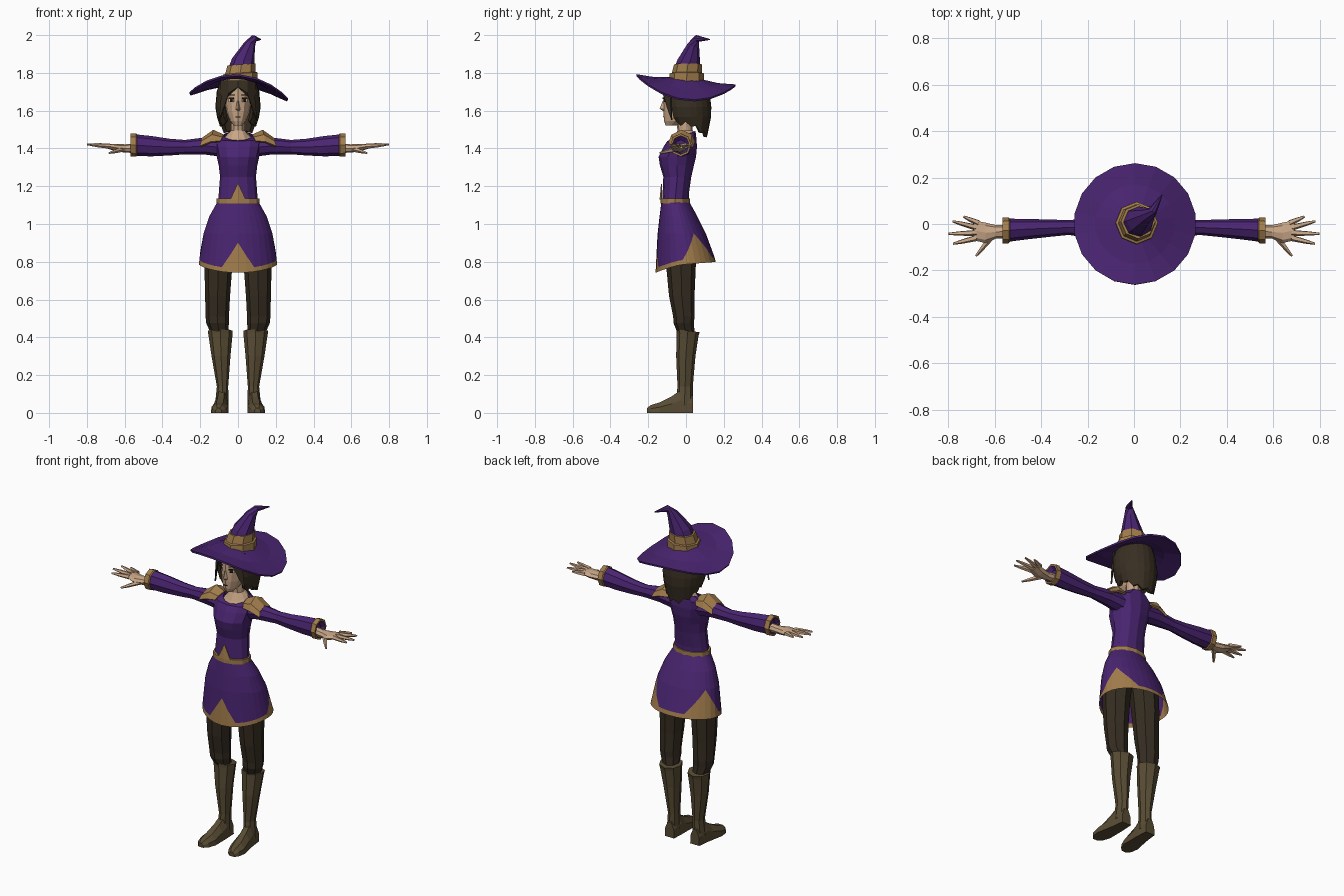
import bpy, bmesh, math
from mathutils import Vector

def mat(name, col):
    m = bpy.data.materials.new(name)
    m.diffuse_color = (*col, 1)
    return m

PURPLE = mat("purple cloth", (0.068, 0.018, 0.165))
GOLD = mat("gold trim", (0.36, 0.205, 0.072))
SKIN = mat("skin", (0.58, 0.38, 0.24))
HAIR = mat("dark hair", (0.040, 0.028, 0.016))
LEGGING = mat("dark leggings", (0.036, 0.026, 0.015))
BOOT = mat("boot leather", (0.098, 0.072, 0.034))
DARK = mat("eye dark", (0.015, 0.009, 0.006))
WHITE = mat("eye white", (0.6, 0.55, 0.48))

def ring(n, c, u, v):
    """Ellipse of n points around c, starting along v."""
    c, u, v = Vector(c), Vector(u), Vector(v)
    return [c + u * math.sin(2 * math.pi * i / n) + v * math.cos(2 * math.pi * i / n) for i in range(n)]

def loft(name, rows, mats, bands=None, closed=True, caps=(True, True), mirror=False, thick=0):
    """Skin rows of points; bands gives the material index of each strip."""
    bm = bmesh.new()
    vs = [[bm.verts.new(p) for p in r] for r in rows]
    n = len(rows[0])
    for k in range(len(rows) - 1):
        for i in range(n if closed else n - 1):
            j = (i + 1) % n
            f = bm.faces.new((vs[k][i], vs[k][j], vs[k + 1][j], vs[k + 1][i]))
            f.material_index = bands[k] if bands else 0
    if closed and caps[0]:
        bm.faces.new(vs[0]).material_index = bands[0] if bands else 0
    if closed and caps[1]:
        bm.faces.new(vs[-1]).material_index = bands[-1] if bands else 0
    bmesh.ops.recalc_face_normals(bm, faces=bm.faces)
    me = bpy.data.meshes.new(name)
    bm.to_mesh(me)
    bm.free()
    ob = bpy.data.objects.new(name, me)
    bpy.context.collection.objects.link(ob)
    for m in mats:
        me.materials.append(m)
    if thick:
        s = ob.modifiers.new("thickness", 'SOLIDIFY')
        s.thickness = thick
        s.offset = 0
    if mirror:
        ob.modifiers.new("mirror", 'MIRROR').use_clip = False
    return ob

def zrow(n, z, cx, rx, yf, yb, tilt=0):
    """Level ring from front yf to back yb; tilt lowers the front."""
    return ring(n, (cx, (yf + yb) / 2, z), (rx, 0, 0), (0, (yf - yb) / 2, -tilt))

def xrow(n, x, cy, cz, ry, rz):
    return ring(n, (x, cy, cz), (0, ry, 0), (0, 0, rz))

def tube(name, pts, radii, n, m, **kw):
    pts = [Vector(p) for p in pts]
    rows = []
    for i, p in enumerate(pts):
        t = (pts[min(i + 1, len(pts) - 1)] - pts[max(i - 1, 0)]).normalized()
        u = t.cross(Vector((0, 1, 0.13))).normalized()
        rows.append(ring(n, p, u * radii[i], t.cross(u) * radii[i]))
    return loft(name, rows, [m], **kw)

# Hat: saddle-shaped brim, bent cone, stepped band
def brim_row(r, a, b, k):
    out = []
    for i in range(18):
        t = 2 * math.pi * i / 18
        x, y = math.sin(t), -math.cos(t)
        out.append((r * x + 0.004, r * y, a - k * (0.016 * x + 0.027 * y) + b * math.cos(2 * t)))
    return out
loft("hat_brim", [brim_row(0.075, 1.768, 0, 0.2), brim_row(0.17, 1.737, 0.020, 0.6),
                  brim_row(0.262, 1.716, 0.045, 1)], [PURPLE], caps=(False, False), thick=0.01)
tube("hat_cone", [(0.01, 0, 1.75), (0.027, 0.015, 1.86), (0.062, 0.04, 1.95), (0.082, 0.058, 1.982),
                  (0.12, 0.125, 1.977)], [0.085, 0.061, 0.031, 0.019, 0.003], 8, PURPLE)
loft("hat_band", [ring(8, (0.01 + d, 0.003 + d, z), (r, 0, 0.006), (0, -r, 0)) for z, r, d in
     [(1.75, 0.093, 0), (1.797, 0.091, 0.002), (1.80, 0.080, 0.002), (1.845, 0.074, 0.008)]], [GOLD])

# Head, neck, nose and ears
loft("head", [zrow(12, *r) for r in [
    (1.522, 0, 0.022, -0.108, -0.05), (1.545, 0, 0.042, -0.116, 0.0), (1.59, 0, 0.060, -0.120, 0.05),
    (1.65, 0, 0.070, -0.120, 0.075), (1.75, 0, 0.070, -0.115, 0.08)]], [SKIN])
loft("neck", [zrow(10, 1.44, 0, 0.083, -0.088, 0.05, 0.025), zrow(10, 1.468, 0, 0.062, -0.066, 0.045, 0.018),
              zrow(10, 1.495, 0, 0.038, -0.045, 0.035), zrow(10, 1.58, 0, 0.037, -0.055, 0.035)], [SKIN])
loft("nose", [[(-0.006, -0.115, 1.655), (0, -0.122, 1.655), (0.006, -0.115, 1.655)],
              [(-0.013, -0.114, 1.607), (0, -0.140, 1.610), (0.013, -0.114, 1.607)],
              [(-0.008, -0.114, 1.598), (0, -0.120, 1.597), (0.008, -0.114, 1.598)]], [SKIN])

# Painted face: eyes, brows and mouth as thin plates
def plate(name, x, y, z, w, h, turn, m, mirror=True):
    dx, dy = w * math.cos(turn), w * math.sin(turn)
    loft(name, [[(x - dx, y - dy, z + s * h), (x + dx, y + dy, z + s * h)] for s in (-1, 1)],
         [m], closed=False, mirror=mirror, thick=0.004)
plate("eye_white", 0.036, -0.110, 1.655, 0.015, 0.008, 0.55, WHITE)
plate("eye_iris", 0.036, -0.113, 1.655, 0.007, 0.008, 0.55, DARK)
plate("eyelash", 0.036, -0.113, 1.666, 0.017, 0.003, 0.55, DARK)
plate("eyebrow", 0.036, -0.110, 1.682, 0.018, 0.003, 0.55, HAIR)
plate("mouth", 0, -0.121, 1.567, 0.013, 0.002, 0, DARK, False)

# Hair: open-fronted shell with jagged ends, and a parted fringe
def hair_row(z, rx, ry, cy, jag=0):
    out = []
    for i in range(17):
        t = math.radians(42 + i * 276 / 16)
        drop = jag * (max(0, -math.cos(t)) * 0.065 + 0.022 * (i % 2))
        out.append((rx * math.sin(t), cy - ry * math.cos(t), z - drop))
    return out
loft("hair", [hair_row(1.755, 0.085, 0.10, 0), hair_row(1.70, 0.103, 0.115, 0.0), hair_row(1.62, 0.110, 0.112, 0.012),
              hair_row(1.57, 0.102, 0.105, 0.018), hair_row(1.545, 0.086, 0.085, 0.02, 1)],
     [HAIR], closed=False, thick=0.02)
loft("fringe", [[(0, -0.118, 1.76), (0.05, -0.105, 1.76), (0.09, -0.06, 1.76)],
                [(0, -0.130, 1.725), (0.048, -0.118, 1.695), (0.088, -0.080, 1.66)],
                [(0.058, -0.108, 1.675), (0.072, -0.100, 1.62), (0.098, -0.075, 1.55)]],
     [HAIR], closed=False, mirror=True, thick=0.008)

# Bodice
loft("bodice", [zrow(12, *r) for r in [
    (1.10, 0, 0.108, -0.128, 0.015), (1.16, 0, 0.102, -0.124, 0.015), (1.25, 0, 0.095, -0.120, 0.028),
    (1.31, 0, 0.102, -0.138, 0.042), (1.355, 0, 0.112, -0.145, 0.053), (1.41, 0, 0.125, -0.118, 0.058),
    (1.448, 0, 0.130, -0.098, 0.055, 0.008), (1.468, 0, 0.076, -0.080, 0.050, 0.025)]], [PURPLE], caps=(True, False))
loft("belt", [zrow(12, z, 0, 0.114, -0.136, 0.022) for z in (1.108, 1.136)], [GOLD])
loft("belt_point", [[(-0.04, -0.128, 1.13), (0, -0.138, 1.13), (0.04, -0.128, 1.13)],
                    [(-0.003, -0.128, 1.21), (0, -0.130, 1.212), (0.003, -0.128, 1.21)]],
     [GOLD], closed=False, thick=0.004)

# Skirt: gold hem border rises into three points
PROFILE = [(1.12, 0.108, -0.130, 0.016), (1.04, 0.153, -0.140, 0.060), (0.95, 0.183, -0.150, 0.105),
           (0.86, 0.200, -0.156, 0.142), (0.72, 0.216, -0.162, 0.178)]
def skirt_point(t, z):
    for a, b in zip(PROFILE, PROFILE[1:]):
        if z >= b[0]:
            break
    k = (a[0] - z) / (a[0] - b[0])
    rx, yf, yb = (a[i] + k * (b[i] - a[i]) for i in (1, 2, 3))
    return (rx * math.sin(t), (yf + yb) / 2 + (yf - yb) / 2 * math.cos(t), z)
def hem(t):
    return 0.787 - 0.045 * max(0, math.cos(t)) ** 1.5 + 0.012 * max(0, -math.cos(t))
def border(t):
    d = math.degrees(t)
    rise = max(0, 1 - abs((d + 180) % 360 - 180) / 24, 1 - abs(d - 120) / 36, 1 - abs(d - 240) / 36)
    return hem(t) + 0.024 + 0.135 * rise
angles = [2 * math.pi * i / 30 for i in range(30)]
loft("skirt", [[skirt_point(t, z) for t in angles] for z in (1.12, 1.04, 0.95)] +
     [[skirt_point(t, border(t)) for t in angles], [skirt_point(t, hem(t)) for t in angles]],
     [PURPLE, GOLD], [0, 0, 0, 1], caps=(False, False))

# Legs and boots
loft("leg", [zrow(8, *r) for r in [
    (0.98, 0.085, 0.080, -0.11, 0.06), (0.78, 0.104, 0.074, -0.105, 0.052), (0.62, 0.108, 0.066, -0.09, 0.045),
    (0.51, 0.110, 0.062, -0.068, 0.045), (0.475, 0.108, 0.060, -0.066, 0.042),
    (0.43, 0.100, 0.048, -0.048, 0.045)]], [LEGGING], mirror=True)
loft("boot_shaft", [zrow(8, *r) for r in [
    (0.435, 0.094, 0.066, -0.052, 0.072, -0.008), (0.415, 0.093, 0.064, -0.050, 0.066, -0.008),
    (0.30, 0.090, 0.050, -0.052, 0.050), (0.14, 0.082, 0.030, -0.045, 0.036),
    (0.04, 0.086, 0.036, -0.055, 0.036)]], [BOOT], mirror=True)
def foot_row(y, cx, w, h):
    return [(cx - w, y, 0), (cx + w, y, 0), (cx + w * 0.95, y, h * 0.55), (cx + w * 0.4, y, h),
            (cx - w * 0.4, y, h), (cx - w * 0.95, y, h * 0.55)]
loft("boot_foot", [foot_row(*r) for r in [
    (0.037, 0.084, 0.030, 0.09), (-0.03, 0.086, 0.036, 0.12), (-0.075, 0.090, 0.040, 0.088),
    (-0.14, 0.096, 0.047, 0.055), (-0.185, 0.100, 0.036, 0.042), (-0.207, 0.103, 0.016, 0.025)]], [BOOT], mirror=True)

# Sleeves, cuffs and shoulder pads
loft("sleeve", [xrow(8, *r) for r in [
    (0.08, -0.02, 1.405, 0.052, 0.050), (0.17, -0.02, 1.413, 0.046, 0.046), (0.28, -0.015, 1.407, 0.032, 0.038),
    (0.36, -0.018, 1.407, 0.037, 0.044), (0.46, -0.022, 1.412, 0.044, 0.054),
    (0.545, -0.027, 1.418, 0.050, 0.057)]], [PURPLE], mirror=True)
loft("cuff", [xrow(8, *r) for r in [
    (0.535, -0.027, 1.418, 0.050, 0.056), (0.54, -0.027, 1.418, 0.056, 0.062), (0.568, -0.028, 1.418, 0.056, 0.061),
    (0.568, -0.028, 1.418, 0.046, 0.050), (0.55, -0.028, 1.415, 0.03, 0.03)]],
     [GOLD, PURPLE], [0, 0, 0, 1], mirror=True)
def pad_row(x, z, ry, h):
    return [(x + d * 0.015, -0.022 + k * ry, z - d * h) for k, d in ((-1, 1), (-0.75, 0.4), (0, 0), (0.75, 0.4), (1, 1))]
loft("shoulder_pad", [pad_row(0.078, 1.468, 0.060, 0.030), pad_row(0.130, 1.493, 0.066, 0.060),
                      pad_row(0.186, 1.452, 0.058, 0.042)], [GOLD], closed=False, mirror=True, thick=0.012)

# Hands
loft("palm", [xrow(8, *r) for r in [
    (0.54, -0.032, 1.402, 0.028, 0.026), (0.595, -0.034, 1.400, 0.029, 0.022), (0.64, -0.038, 1.403, 0.044, 0.020),
    (0.69, -0.028, 1.412, 0.043, 0.013)]], [SKIN], mirror=True)
for name, a, b in [("index_finger", (0.68, -0.060, 1.412), (0.780, -0.085, 1.418)),
                   ("middle_finger", (0.68, -0.038, 1.414), (0.800, -0.042, 1.422)),
                   ("ring_finger", (0.68, -0.015, 1.414), (0.782, 0.012, 1.422)),
                   ("little_finger", (0.67, 0.004, 1.412), (0.735, 0.032, 1.418)),
                   ("thumb", (0.615, -0.055, 1.395), (0.682, -0.138, 1.376))]:
    mid = [p * 0.4 + q * 0.6 for p, q in zip(a, b)]
    tube(name, [a, mid, b], [0.014, 0.010, 0.005], 5, SKIN, mirror=True)
